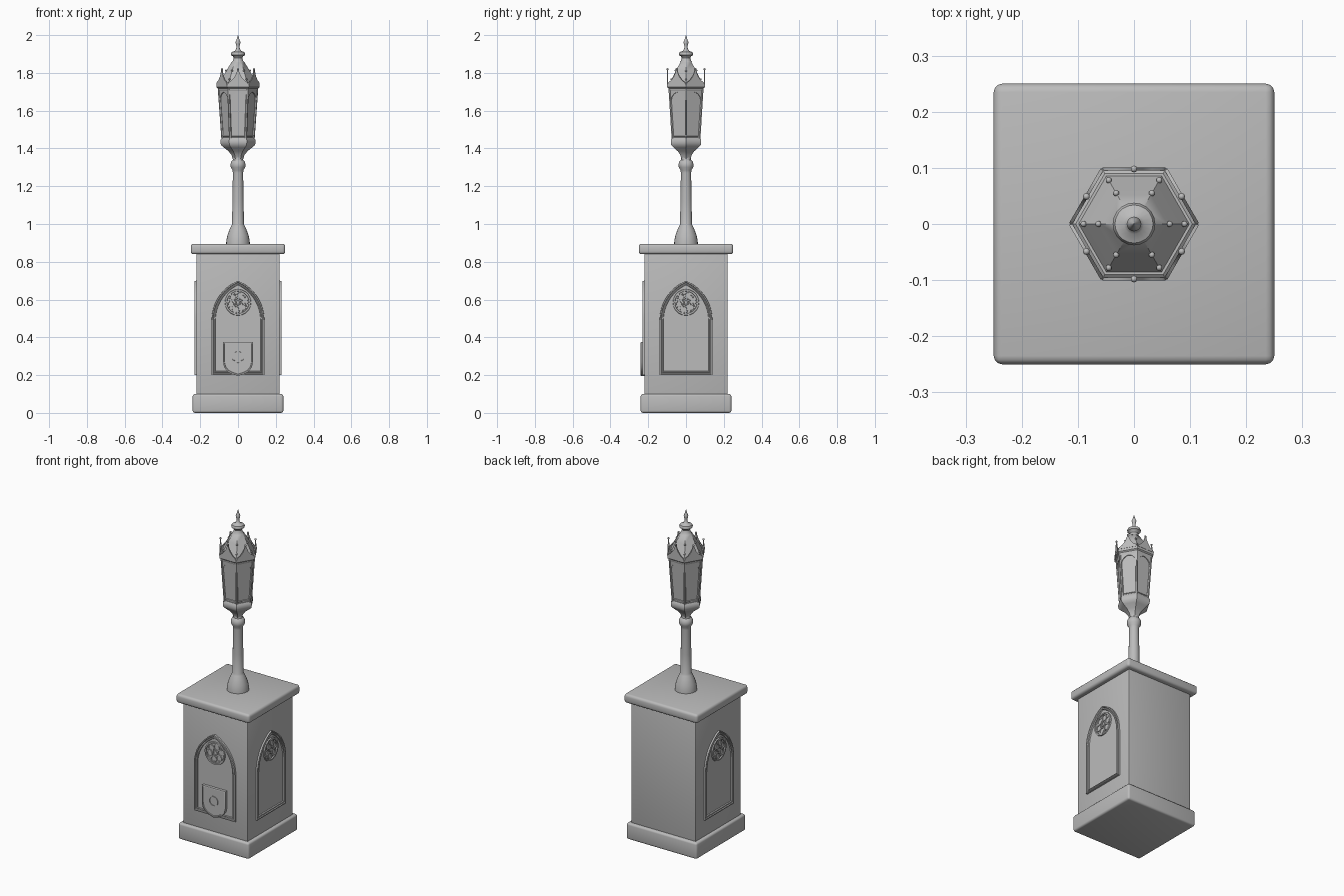
import bpy, bmesh, math
from mathutils import Matrix, Vector

if "Cube" in bpy.data.objects:
    bpy.data.objects.remove(bpy.data.objects["Cube"])

stone = bpy.data.materials.new("grey_stone")
stone.diffuse_color = (0.5, 0.5, 0.5, 1)
stone.use_nodes = True
stone.node_tree.nodes["Principled BSDF"].inputs["Base Color"].default_value = stone.diffuse_color
HEX = [math.radians(60 * i) for i in range(6)]


def finish(name, bm, smooth=True, matrix=None):
    if matrix:
        bm.transform(matrix)
    bmesh.ops.recalc_face_normals(bm, faces=bm.faces)
    me = bpy.data.meshes.new(name)
    bm.to_mesh(me)
    bm.free()
    me.materials.append(stone)
    ob = bpy.data.objects.new(name, me)
    bpy.context.collection.objects.link(ob)
    if smooth:
        bpy.ops.object.select_all(action='DESELECT')
        ob.select_set(True)
        bpy.context.view_layer.objects.active = ob
        bpy.ops.object.shade_smooth_by_angle(angle=math.radians(35))
    return ob


def slab(name, half, z0, z1, bevel):
    bm = bmesh.new()
    bmesh.ops.create_cube(bm, size=1, matrix=Matrix.Translation((0, 0, (z0 + z1) / 2))
                          @ Matrix.Diagonal((2 * half, 2 * half, z1 - z0, 1)))
    bmesh.ops.bevel(bm, geom=bm.edges[:], offset=bevel, segments=3, profile=0.5, affect='EDGES')
    return finish(name, bm)


def loft(bm, loops, cap_start=False, cap_end=False):
    """Skin a list of closed loops holding equal point counts."""
    rings = [[bm.verts.new(p) for p in loop] for loop in loops]
    n = len(rings[0])
    for a, b in zip(rings, rings[1:]):
        for i in range(n):
            j = (i + 1) % n
            bm.faces.new((a[i], a[j], b[j], b[i]))
    if cap_start:
        bm.faces.new(rings[0])
    if cap_end:
        bm.faces.new(rings[-1])


def turned(name, profile, sides):
    """Stack of (radius, height) rings; six sides put corners on the x axis."""
    bm = bmesh.new()
    loft(bm, [[(r * math.cos(2 * math.pi * i / sides), r * math.sin(2 * math.pi * i / sides), z)
               for i in range(sides)] for r, z in profile], True, True)
    return finish(name, bm)


def ball(bm, pos, r):
    bmesh.ops.create_uvsphere(bm, u_segments=10, v_segments=6, radius=r,
                              matrix=Matrix.Translation(pos))


def rod(bm, a, b, r, sides=6):
    a, b = Vector(a), Vector(b)
    d = b - a
    bmesh.ops.create_cone(bm, cap_ends=True, segments=sides, radius1=r, radius2=r, depth=d.length,
                          matrix=Matrix.Translation((a + b) / 2) @ d.to_track_quat('Z', 'Y').to_matrix().to_4x4())


def ring(bm, cx, cz, r, t, depth, n=20):
    """Raised half-round ring lying on the plane y = 0."""
    section = [(r + t, 0), (r + t * 0.7, -depth), (r - t * 0.7, -depth), (r - t, 0)]
    loft(bm, [[(cx + q * math.cos(2 * math.pi * i / n), y, cz + q * math.sin(2 * math.pi * i / n))
               for i in range(n)] for q, y in section])


def rosette(bm, cz, r, t, depth, petals=6):
    ring(bm, 0, cz, r, t, depth)
    for i in range(petals):
        a = 2 * math.pi * (i + 0.25) / petals
        ring(bm, 0.6 * r * math.cos(a), cz + 0.6 * r * math.sin(a), 0.28 * r, t * 0.6, depth * 0.7, 12)
    ring(bm, 0, cz, 0.2 * r, t * 0.6, depth * 0.7, 12)


def arch_loop(inset, y, w=0.14, z0=0.2, spring=0.49, apex=0.7, n=9):
    rise = apex - spring
    radius = (rise ** 2 + w ** 2) / (2 * w)
    cx, q = w - radius, radius - inset
    end = math.acos(-cx / q)
    right = [(cx + q * math.cos(end * i / n), y, spring + q * math.sin(end * i / n)) for i in range(n + 1)]
    left = [(-x, yy, z) for x, yy, z in reversed(right[:-1])]
    return [(w - inset, y, z0 + inset)] + right + left + [(-w + inset, y, z0 + inset)]


# Pedestal
slab("pedestal_base", 0.24, 0, 0.1, 0.012)
slab("pedestal_body", 0.22, 0.09, 0.85, 0.004)
slab("pedestal_cap", 0.25, 0.84, 0.895, 0.015)

# Pointed arch panels with rose windows on the front and both sides
for side, ang in (("front", 0), ("right", 90), ("left", -90)):
    place = Matrix.Rotation(math.radians(ang), 4, 'Z') @ Matrix.Translation((0, -0.22, 0))
    bm = bmesh.new()
    section = [(0, 0.001), (0.001, -0.01), (0.007, -0.01), (0.010, -0.005),
               (0.014, -0.005), (0.016, -0.008), (0.019, -0.008), (0.021, -0.001)]
    loft(bm, [arch_loop(d, y) for d, y in section], cap_end=True)
    finish(side + "_arch_panel", bm, matrix=place)
    bm = bmesh.new()
    rosette(bm, 0.585, 0.064, 0.006, 0.008)
    finish(side + "_rose_window", bm, matrix=place)

# Shield on the front panel
def shield_loop(s, y):
    half = [(0.08, 0.375), (0.08, 0.27), (0.073, 0.24), (0.055, 0.218), (0.03, 0.205)]
    pts = half + [(0, 0.196)] + [(-x, z) for x, z in reversed(half)]
    return [(x * s, y, 0.295 + (z - 0.295) * s) for x, z in pts]

bm = bmesh.new()
loft(bm, [shield_loop(1, 0), shield_loop(1, -0.018), shield_loop(0.96, -0.02),
          shield_loop(0.92, -0.02), shield_loop(0.9, -0.016)], True, True)
rosette(bm, 0.295, 0.028, 0.003, 0.02)
finish("shield", bm, matrix=Matrix.Translation((0, -0.22, 0)))

# Post
turned("post", [(0.063, 0.89), (0.062, 0.91), (0.056, 0.94), (0.045, 0.97), (0.036, 0.99), (0.031, 1.0),
                (0.030, 1.12), (0.027, 1.27), (0.029, 1.285), (0.038, 1.30), (0.040, 1.315),
                (0.036, 1.33), (0.027, 1.34), (0.026, 1.355)], 24)

# Lantern body
turned("lantern_foot", [(0.028, 1.345), (0.034, 1.365), (0.05, 1.385), (0.075, 1.405),
                        (0.09, 1.418), (0.093, 1.43), (0.093, 1.445), (0.084, 1.457)], 6)
turned("lantern_panes", [(0.079, 1.45), (0.098, 1.72)], 6)
turned("lantern_cornice", [(0.100, 1.70), (0.107, 1.712), (0.107, 1.718), (0.115, 1.724),
                           (0.115, 1.738), (0.104, 1.746)], 6)
bm = bmesh.new()
for a in HEX:
    c, s = math.cos(a), math.sin(a)
    rod(bm, (0.081 * c, 0.081 * s, 1.45), (0.1 * c, 0.1 * s, 1.715), 0.007)
finish("lantern_corner_bars", bm)

# Curved spandrels above and rails below each pane
bm = bmesh.new()
slope = 0.0175 / 0.27
for a in HEX:
    turn = Matrix.Rotation(a, 4, 'Z')
    def at(x, z, lift):
        return turn @ Vector((x, -(0.0685 + (z - 1.45) * slope + lift), z))
    xs = [-0.046 + 0.092 * i / 12 for i in range(13)]
    low = [1.64 + 0.058 * math.sqrt(max(0, 1 - (abs(x) / 0.046) ** 1.7)) for x in xs]
    front = [[bm.verts.new(at(x, z, 0.004)) for z in (zl, 1.715)] for x, zl in zip(xs, low)]
    back = [bm.verts.new(at(x, z, -0.002)) for x, z in zip(xs, low)]
    for i in range(12):
        bm.faces.new((front[i][0], front[i + 1][0], front[i + 1][1], front[i][1]))
        bm.faces.new((front[i][0], back[i], back[i + 1], front[i + 1][0]))
    rod(bm, at(-0.04, 1.468, 0), at(0.04, 1.468, 0), 0.004)
finish("lantern_pane_tracery", bm, smooth=False)

# Roof with beaded ridges
turned("lantern_roof", [(0.102, 1.74), (0.088, 1.765), (0.06, 1.815), (0.032, 1.86), (0.024, 1.865)], 6)
bm = bmesh.new()
for a in HEX:
    for r, z in ((0.09, 1.766), (0.0635, 1.812)):
        ball(bm, (r * math.cos(a), r * math.sin(a), z), 0.0055)
finish("roof_beads", bm)

# Crown of pointed gables with a ball on each tip
bm = bmesh.new()
gable = [(0.056, 1.738), (0.050, 1.750), (0.032, 1.762), (0.016, 1.782), (0.006, 1.806), (0.003, 1.818)]
outline = gable + [(-x, z) for x, z in reversed(gable)]
for a in HEX:
    turn = Matrix.Rotation(a, 4, 'Z')
    loft(bm, [[turn @ Vector((x, y, z)) for x, z in outline] for y in (-0.101, -0.095)], True, True)
    ball(bm, turn @ Vector((0, -0.098, 1.82)), 0.006)
finish("crown_gables", bm)

# Finial
turned("finial", [(0.032, 1.858), (0.026, 1.866), (0.023, 1.88), (0.027, 1.888), (0.037, 1.894),
                  (0.038, 1.902), (0.034, 1.91), (0.018, 1.916), (0.010, 1.925), (0.008, 1.94),
                  (0.012, 1.955), (0.013, 1.963), (0.008, 1.975), (0.004, 1.988), (0.001, 2.0)], 20)
